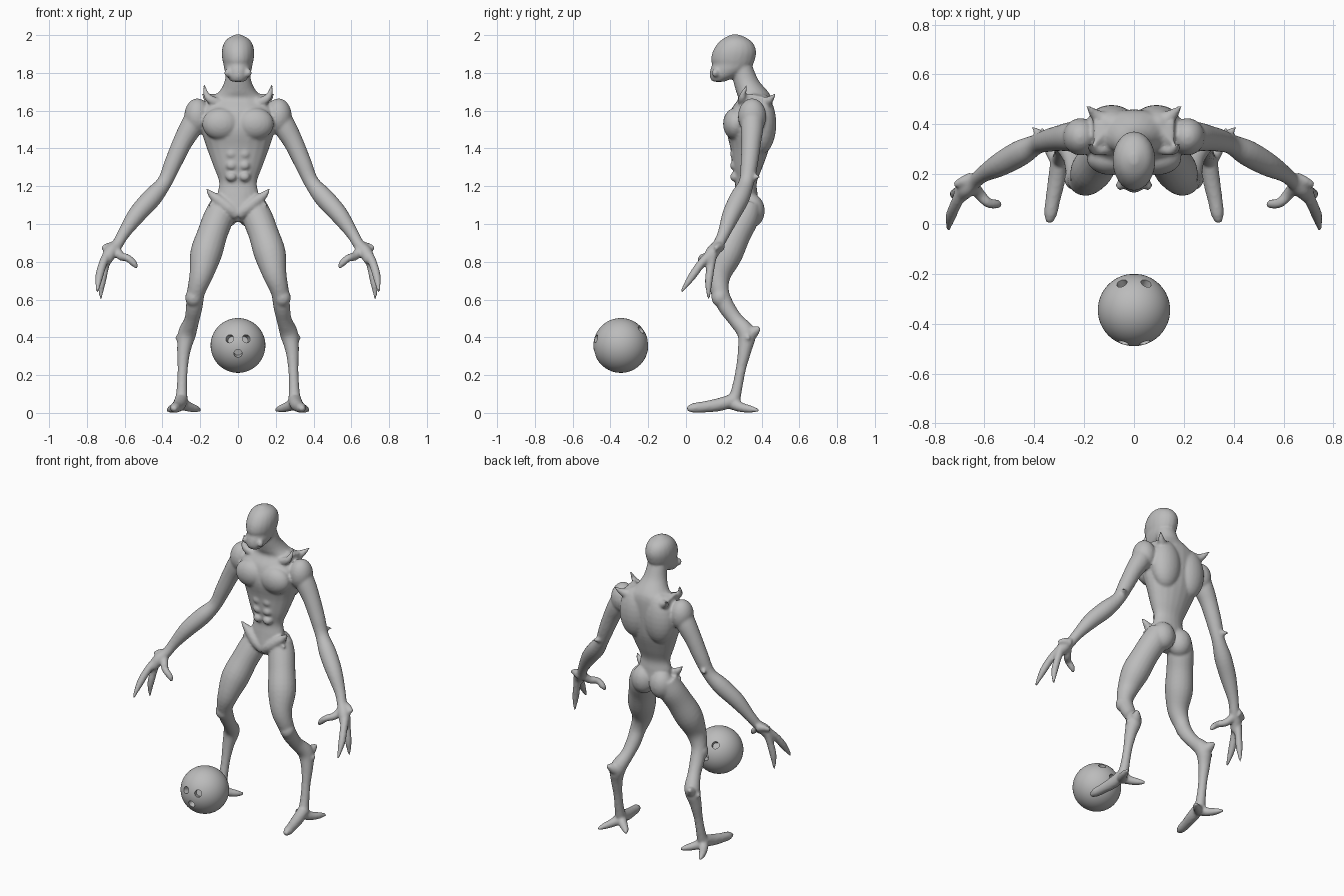
import bpy, bmesh, math
from mathutils import Vector, Matrix, Quaternion

cube = bpy.data.objects.get("Cube")
if cube:
    bpy.data.objects.remove(cube)

clay = bpy.data.materials.new("clay_grey")
clay.use_nodes = True
clay.diffuse_color = (0.5, 0.5, 0.5, 1)
clay.node_tree.nodes["Principled BSDF"].inputs["Base Color"].default_value = clay.diffuse_color


def new_object(name, bm):
    bmesh.ops.recalc_face_normals(bm, faces=bm.faces)
    mesh = bpy.data.meshes.new(name)
    bm.to_mesh(mesh)
    bm.free()
    mesh.materials.append(clay)
    obj = bpy.data.objects.new(name, mesh)
    bpy.context.collection.objects.link(obj)
    return obj


def apply_modifiers(obj):
    bpy.ops.object.select_all(action='DESELECT')
    bpy.context.view_layer.objects.active = obj
    obj.select_set(True)
    for mod in list(obj.modifiers):
        bpy.ops.object.modifier_apply(modifier=mod.name)


def smooth_path(points, steps=4):
    """Catmull-Rom resampling of tuples of any length."""
    pts = [Vector(p) for p in points]
    pts = [pts[0]] + pts + [pts[-1]]
    out = []
    for a, b, c, d in zip(pts, pts[1:], pts[2:], pts[3:]):
        for i in range(steps):
            t = i / steps
            out.append((b * 2 + (c - a) * t + (a * 2 - b * 5 + c * 4 - d) * t ** 2
                        + (b * 3 - a - c * 3 + d) * t ** 3) / 2)
    return out + [pts[-1]]


def skin(bm, rings):
    loops = [[bm.verts.new(co) for co in ring] for ring in rings]
    for low, high in zip(loops, loops[1:]):
        for i in range(len(low)):
            bm.faces.new((low[i - 1], low[i], high[i], high[i - 1]))
    bm.faces.new(loops[0])
    bm.faces.new(loops[-1])


CIRCLE = [Vector((math.cos(a), math.sin(a), 0))
          for a in (math.tau * i / 20 for i in range(20))]


def stack(bm, levels):
    """Horizontal ellipses: (z, front y, back y, half width)."""
    skin(bm, [[Vector((c.x * w, (front + back) / 2 + c.y * (back - front) / 2, z))
               for c in CIRCLE] for z, front, back, w in smooth_path(levels)])


def tube(bm, side, points):
    """Round limb through (x, y, z, radius)."""
    path = smooth_path([(x * side, y, z, r) for x, y, z, r in points])
    centres = [p.to_3d() for p in path]
    rings, turn, last = [], Quaternion(), Vector((0, 0, 1))
    for i, p in enumerate(path):
        ahead = centres[min(i + 1, len(path) - 1)] - centres[max(i - 1, 0)]
        ahead.normalize()
        turn = last.rotation_difference(ahead) @ turn
        last = ahead
        rings.append([centres[i] + turn @ c * max(p[3], 0.003) for c in CIRCLE])
    skin(bm, rings)


def blob(bm, side, centre, radii):
    x, y, z = centre
    place = Matrix.Translation((x * side, y, z)) @ Matrix.Diagonal((*radii, 1))
    bmesh.ops.create_uvsphere(bm, u_segments=24, v_segments=14, radius=1, matrix=place)


def hull(bm, side, points):
    verts = [bm.verts.new((x * side, y, z)) for x, y, z in points]
    bmesh.ops.convex_hull(bm, input=verts)


body = bmesh.new()

# Torso and neck
stack(body, [(1.01, .27, .33, .03), (1.07, .24, .38, .09), (1.15, .25, .38, .11),
             (1.22, .26, .375, .1), (1.3, .245, .405, .128), (1.4, .235, .44, .165),
             (1.5, .215, .455, .195), (1.6, .235, .46, .2), (1.66, .275, .455, .15),
             (1.7, .265, .435, .1), (1.76, .25, .385, .07), (1.84, .24, .35, .06)])

# Head with a sloping face and narrow jaw
stack(body, [(1.753, .14, .2, .035), (1.78, .126, .27, .058), (1.815, .128, .33, .072),
             (1.845, .138, .355, .077), (1.87, .133, .365, .083), (1.91, .14, .372, .086),
             (1.95, .163, .36, .078), (1.98, .195, .33, .057), (2.003, .24, .28, .015)])

# Abdominal ridges
for z in (1.25, 1.31, 1.37):
    for s in (1, -1):
        blob(body, s, (.035, .26, z), (.03, .028, .026))

for s in (1, -1):
    # Chest, back, shoulder and buttock masses
    blob(body, s, (.09, .262, 1.53), (.1, .066, .085))
    blob(body, s, (.09, .4, 1.53), (.1, .078, .16))
    blob(body, s, (.215, .35, 1.57), (.07, .075, .095))
    blob(body, s, (.065, .345, 1.07), (.075, .072, .09))
    blob(body, s, (.055, .155, 1.8), (.018, .02, .022))

    # Collar wing with two spikes
    hull(body, s, [(.04, .33, 1.65), (.05, .43, 1.65), (.16, .3, 1.65), (.165, .43, 1.62),
                   (.16, .32, 1.69), (.16, .42, 1.67), (.1, .38, 1.69)])
    tube(body, s, [(.06, .32, 1.63, .03), (.13, .3, 1.65, .025), (.165, .3, 1.68, .018),
                   (.18, .325, 1.74, .004)])
    tube(body, s, [(.1, .41, 1.64, .035), (.15, .435, 1.65, .025), (.19, .475, 1.69, .004)])

    # Pelvic crest with hip spikes
    tube(body, s, [(0, .27, 1.05, .035), (.05, .265, 1.085, .035), (.1, .275, 1.125, .03),
                   (.14, .28, 1.155, .02), (.168, .27, 1.19, .004)])
    tube(body, s, [(.08, .28, 1.1, .04), (.12, .28, 1.105, .025), (.152, .265, 1.1, .006)])

    # Arm, elbow spur and palm
    tube(body, s, [(.2, .35, 1.6, .06), (.25, .35, 1.51, .06), (.295, .345, 1.43, .052),
                   (.345, .335, 1.32, .046), (.39, .32, 1.22, .04), (.455, .285, 1.14, .052),
                   (.535, .24, 1.05, .048), (.605, .2, .95, .033), (.64, .17, .89, .03),
                   (.675, .14, .85, .036), (.7, .11, .8, .028)])
    tube(body, s, [(.37, .33, 1.26, .03), (.385, .365, 1.25, .018), (.41, .39, 1.25, .004)])
    tube(body, s, [(.65, .18, .88, .03), (.69, .17, .88, .02), (.72, .155, .87, .012)])

    # Two long fingers and a thumb
    tube(body, s, [(.69, .13, .84, .026), (.715, .08, .79, .023), (.735, .03, .72, .021),
                   (.745, -.025, .64, .007)])
    tube(body, s, [(.69, .14, .84, .026), (.705, .13, .77, .022), (.72, .12, .69, .02),
                   (.728, .12, .6, .006)])
    tube(body, s, [(.65, .16, .87, .026), (.62, .12, .83, .023), (.585, .085, .82, .02),
                   (.55, .08, .79, .018), (.535, .075, .765, .007)])

    # Leg
    tube(body, s, [(.08, .33, 1.1, .07), (.105, .305, 1.03, .08), (.135, .265, .95, .08),
                   (.17, .215, .84, .084), (.195, .175, .73, .063), (.222, .18, .64, .048),
                   (.232, .215, .56, .044), (.245, .265, .49, .04), (.27, .32, .42, .048),
                   (.287, .31, .33, .036), (.293, .29, .23, .027), (.297, .27, .13, .028),
                   (.3, .25, .05, .035)])
    blob(body, s, (.235, .18, .61), (.045, .045, .05))
    tube(body, s, [(.265, .32, .4, .04), (.285, .36, .43, .03), (.3, .39, .45, .01)])
    tube(body, s, [(.28, .31, .38, .03), (.31, .325, .395, .022), (.332, .33, .4, .008)])

    # Clawed foot: one long front toe, two rear toes
    tube(body, s, [(.3, .26, .07, .035), (.31, .18, .045, .035), (.325, .1, .032, .03),
                   (.335, .04, .026, .026), (.34, .005, .022, .012)])
    tube(body, s, [(.3, .25, .05, .035), (.26, .28, .032, .026), (.225, .31, .022, .02),
                   (.198, .34, .016, .008)])
    tube(body, s, [(.3, .25, .05, .035), (.33, .29, .03, .026), (.355, .34, .02, .02),
                   (.372, .385, .014, .008)])

# Fuse the parts into one soft skin
creature = new_object("creature_body", body)
remesh = creature.modifiers.new("fuse", 'REMESH')
remesh.mode = 'VOXEL'
remesh.voxel_size = 0.008
soften = creature.modifiers.new("soften", 'SMOOTH')
soften.factor = 0.5
soften.iterations = 5
apply_modifiers(creature)
bpy.ops.object.shade_smooth()

# Ball with three finger holes in front and three behind
centre, radius = Vector((0, -.345, .357)), 0.145
sphere = bmesh.new()
bmesh.ops.create_uvsphere(sphere, u_segments=64, v_segments=32, radius=radius,
                          matrix=Matrix.Translation(centre))
ball = new_object("ball", sphere)
holes = bmesh.new()
for aim in ((.043, -.13, .035), (-.043, -.13, .035), (0, -.13, -.04),
            (.05, .11, .085), (-.05, .11, .085), (0, .14, .005)):
    aim = Vector(aim).normalized()
    place = Matrix.Translation(centre + aim * radius) @ aim.to_track_quat('Z', 'Y').to_matrix().to_4x4()
    bmesh.ops.create_cone(holes, cap_ends=True, segments=24, radius1=.022, radius2=.022,
                          depth=.08, matrix=place)
cutter = new_object("hole_cutter", holes)
cutter.hide_render = True
drill = ball.modifiers.new("drill", 'BOOLEAN')
drill.operation = 'DIFFERENCE'
drill.solver = 'EXACT'
drill.object = cutter
apply_modifiers(ball)
bpy.data.objects.remove(cutter)
bpy.ops.object.shade_smooth_by_angle(angle=math.radians(35))
